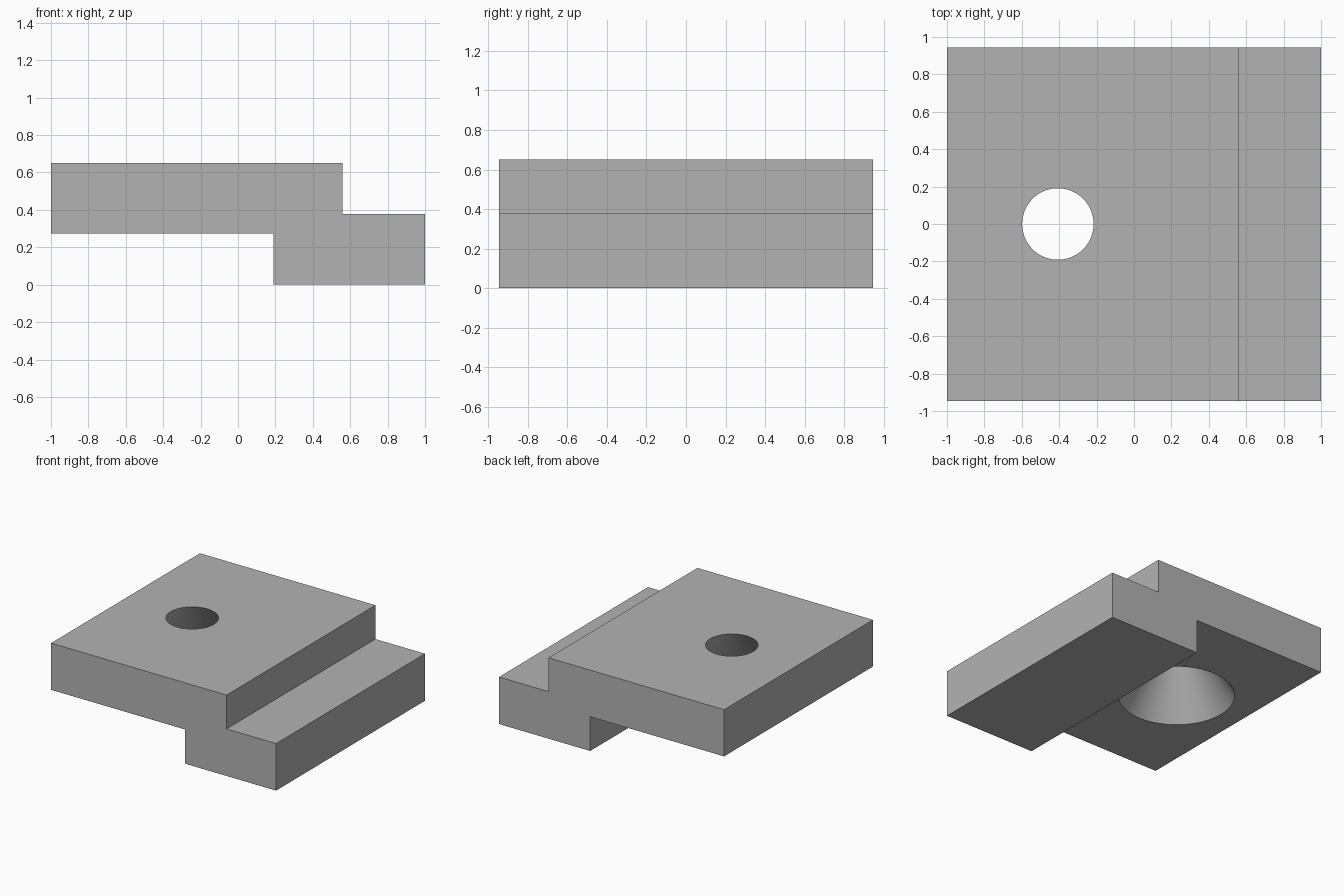
import bpy
import bmesh

cube = bpy.data.objects.get("Cube")
if cube:
    bpy.data.objects.remove(cube, do_unlink=True)

HALF_DEPTH = 0.945
LOW, HIGH = 0.275, 0.65          # underside and top of the raised plate
HOLE_X, R_TOP, R_BOTTOM = -0.407, 0.191, 0.427

grey = bpy.data.materials.new("plain grey")
grey.use_nodes = True
grey.diffuse_color = (0.45, 0.45, 0.45, 1)
grey.node_tree.nodes["Principled BSDF"].inputs["Base Color"].default_value = (0.45, 0.45, 0.45, 1)


def add_object(name, bm):
    bmesh.ops.recalc_face_normals(bm, faces=bm.faces)
    mesh = bpy.data.meshes.new(name)
    bm.to_mesh(mesh)
    bm.free()
    mesh.materials.append(grey)
    obj = bpy.data.objects.new(name, mesh)
    bpy.context.collection.objects.link(obj)
    return obj


# Stepped plate: side profile extruded from front to back
profile = [(-1, LOW), (0.19, LOW), (0.19, 0), (1, 0),
           (1, 0.378), (0.56, 0.378), (0.56, HIGH), (-1, HIGH)]
bm = bmesh.new()
face = bm.faces.new([bm.verts.new((x, -HALF_DEPTH, z)) for x, z in profile])
extruded = bmesh.ops.extrude_face_region(bm, geom=[face])["geom"]
bmesh.ops.translate(bm, vec=(0, 2 * HALF_DEPTH, 0),
                    verts=[v for v in extruded if isinstance(v, bmesh.types.BMVert)])
plate = add_object("stepped_plate", bm)

# Tapered hole cutter, running past both surfaces at the same slope
extra = 0.05
flare = (R_BOTTOM - R_TOP) / (HIGH - LOW) * extra
bm = bmesh.new()
bmesh.ops.create_cone(bm, cap_ends=True, segments=96,
                      radius1=R_BOTTOM + flare, radius2=R_TOP - flare,
                      depth=HIGH - LOW + 2 * extra)
bmesh.ops.translate(bm, vec=(HOLE_X, 0, (LOW + HIGH) / 2), verts=bm.verts)
cutter = add_object("hole_cutter", bm)
cutter.hide_render = True

# Cut the hole and shade its wall smooth
cut = plate.modifiers.new("tapered hole", 'BOOLEAN')
cut.operation = 'DIFFERENCE'
cut.solver = 'EXACT'
cut.object = cutter
bpy.ops.object.select_all(action='DESELECT')
plate.select_set(True)
bpy.context.view_layer.objects.active = plate
bpy.ops.object.modifier_apply(modifier=cut.name)
bpy.data.objects.remove(cutter, do_unlink=True)
bpy.ops.object.shade_smooth_by_angle(angle=0.5)
